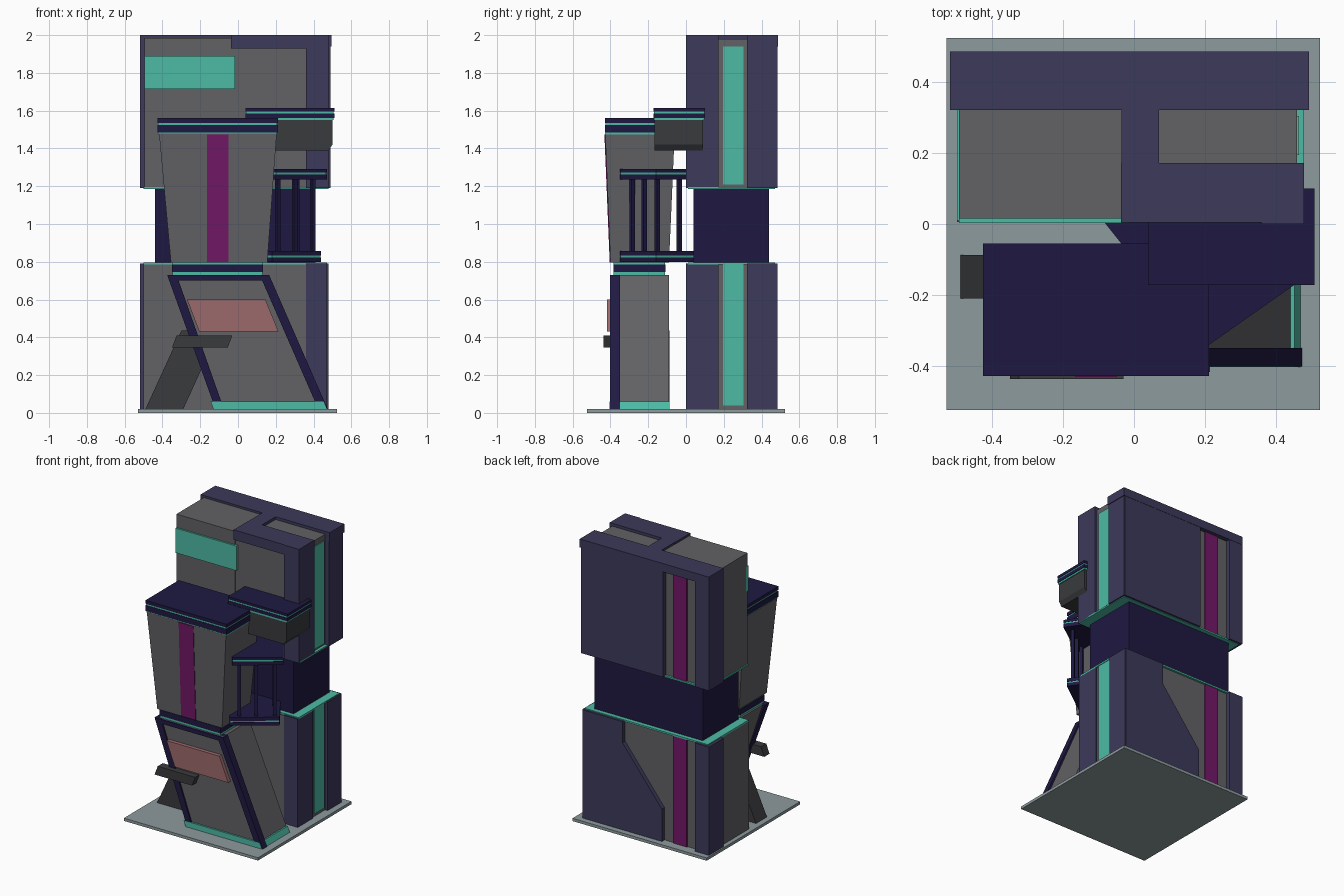
import bpy, bmesh, math
from mathutils import Vector

if "Cube" in bpy.data.objects:
    bpy.data.objects.remove(bpy.data.objects["Cube"])


def material(name, r, g, b):
    m = bpy.data.materials.new(name)
    m.diffuse_color = [(c / 255) ** 2.2 for c in (r, g, b)] + [1]
    m.use_nodes = True
    m.node_tree.nodes["Principled BSDF"].inputs["Base Color"].default_value = m.diffuse_color
    return m


SHELL = material("slate_blue", 62, 60, 90)
NAVY = material("navy", 36, 31, 68)
GREY = material("mid_grey", 98, 98, 101)
DARK = material("dark_grey", 60, 61, 63)
TEAL = material("teal", 78, 185, 163)
MAGENTA = material("magenta", 114, 30, 103)
PINK = material("dusty_pink", 155, 105, 107)
PLATE = material("plate_grey", 140, 153, 156)


def loft(name, lower, upper, mat):
    """Closed solid between two matching rings of points."""
    bm = bmesh.new()
    a = [bm.verts.new(p) for p in lower]
    b = [bm.verts.new(p) for p in upper]
    bm.faces.new(a)
    bm.faces.new(b)
    n = len(a)
    for i in range(n):
        j = (i + 1) % n
        bm.faces.new((a[i], a[j], b[j], b[i]))
    bmesh.ops.recalc_face_normals(bm, faces=bm.faces[:])
    me = bpy.data.meshes.new(name)
    bm.to_mesh(me)
    bm.free()
    me.materials.append(mat)
    ob = bpy.data.objects.new(name, me)
    bpy.context.collection.objects.link(ob)
    return ob


def rect(x0, x1, y0, y1, z):
    return [(x0, y0, z), (x1, y0, z), (x1, y1, z), (x0, y1, z)]


def box(name, x0, x1, y0, y1, z0, z1, mat):
    return loft(name, rect(x0, x1, y0, y1, z0), rect(x0, x1, y0, y1, z1), mat)


def front_profile(name, pts, y0, y1, mat):
    """x,z outline extruded along y."""
    return loft(name, [(x, y0, z) for x, z in pts], [(x, y1, z) for x, z in pts], mat)


def side_profile(name, pts, x0, x1, mat):
    """y,z outline extruded along x."""
    return loft(name, [(x0, y, z) for y, z in pts], [(x1, y, z) for y, z in pts], mat)


def banded_slab(name, ring, bands):
    """Stack of layers; teal layers sit slightly inside the navy ones."""
    mid = sum((Vector(p) for p in ring), Vector((0, 0))) / len(ring)
    for i, (z0, z1, mat) in enumerate(bands):
        s = 0.985 if mat is TEAL else 1.0
        pts = [mid + (Vector(p) - mid) * s for p in ring]
        loft(f"{name}_layer_{i}", [(p.x, p.y, z0) for p in pts],
             [(p.x, p.y, z1) for p in pts], mat)


def ring2(x0, x1, y0, y1):
    return [(x0, y0), (x1, y0), (x1, y1), (x0, y1)]


# Base plate
box("base_plate", -0.53, 0.525, -0.525, 0.525, 0, 0.02, PLATE)

# Rear tower: cores, recessed waist and teal ledges
box("lower_core", -0.50, 0.46, 0.005, 0.455, 0.02, 0.785, GREY)
box("waist", -0.44, 0.41, 0.04, 0.44, 0.78, 1.20, NAVY)
box("upper_core", -0.495, 0.46, 0.02, 0.455, 1.195, 1.98, GREY)
box("upper_left_block", -0.495, -0.035, 0.015, 0.33, 1.195, 1.985, GREY)
box("lower_ledge", -0.50, 0.47, 0.01, 0.47, 0.785, 0.797, TEAL)
box("upper_ledge", -0.50, 0.48, 0.01, 0.47, 1.186, 1.197, TEAL)

# Rear tower: shell panels, lower and upper
for lvl, z0, z1, xr in (("lower", 0.02, 0.79, 0.48), ("upper", 1.19, 2.0, 0.49)):
    box(lvl + "_front_right_shell", 0.36, xr - 0.01, 0.0, 0.172, z0, z1, SHELL)
    box(lvl + "_back_right_shell", 0.36, xr, 0.322, 0.48, z0, z1, SHELL)
    box(lvl + "_back_left_shell", -0.52, -0.41, 0.322, 0.485, z0, z1, SHELL)
    box(lvl + "_side_light", 0.455, 0.466, 0.195, 0.305, z0 + 0.02,
        z1 - (0.06 if lvl == "upper" else 0), TEAL)
    box(lvl + "_back_stripe", -0.33, -0.22, 0.45, 0.463, z0,
        z1 - (0.06 if lvl == "upper" else 0), MAGENTA)
front_profile("lower_back_panel", [(0.475, 0.02), (-0.15, 0.02), (-0.15, 0.25),
              (0.16, 0.64), (0.16, 0.79), (0.475, 0.79)], 0.44, 0.485, SHELL)
box("upper_back_panel", -0.16, 0.485, 0.44, 0.485, 1.19, 1.995, SHELL)
box("roof_back_bar", -0.52, 0.495, 0.322, 0.487, 1.94, 2.0, SHELL)
box("roof_front_bar", -0.037, 0.475, 0.004, 0.172, 1.93, 2.0, SHELL)
box("roof_stem", -0.035, 0.07, 0.16, 0.33, 1.94, 2.0, SHELL)
box("upper_screen", -0.495, -0.015, 0.003, 0.03, 1.715, 1.89, TEAL)

# Leaning front building with frame
front_profile("leaning_body", [(-0.12, 0.02), (0.46, 0.02), (0.155, 0.73), (-0.36, 0.73)],
              -0.392, -0.09, GREY)
frame = [("left", [(-0.13, 0.05), (-0.085, 0.05), (-0.325, 0.73), (-0.375, 0.73)]),
         ("right", [(0.425, 0.02), (0.475, 0.02), (0.165, 0.73), (0.115, 0.73)]),
         ("top", [(-0.362, 0.70), (0.175, 0.70), (0.163, 0.73), (-0.373, 0.73)])]
for side, pts in frame:
    front_profile("frame_" + side, pts, -0.402, -0.35, NAVY)
front_profile("foot_light", [(-0.13, 0.02), (0.47, 0.02), (0.453, 0.06), (-0.145, 0.06)],
              -0.404, -0.088, TEAL)
front_profile("sign_panel", [(-0.27, 0.60), (0.145, 0.60), (0.215, 0.43), (-0.205, 0.43)],
              -0.418, -0.38, PINK)
front_profile("awning", [(-0.35, 0.345), (-0.055, 0.345), (-0.03, 0.41), (-0.325, 0.41)],
              -0.438, -0.38, DARK)
front_profile("slanted_buttress", [(-0.49, 0.02), (-0.29, 0.02), (-0.10, 0.435), (-0.30, 0.435)],
              -0.21, -0.088, DARK)
banded_slab("neck", ring2(-0.35, 0.133, -0.385, -0.108),
            [(0.73, 0.745, TEAL), (0.745, 0.785, NAVY), (0.785, 0.80, TEAL)])

# Flared middle building and its roof
loft("flared_body", rect(-0.355, 0.155, -0.40, -0.09, 0.795),
     rect(-0.418, 0.205, -0.428, -0.06, 1.48), GREY)
side_profile("front_stripe", [(-0.404, 0.797), (-0.38, 0.797), (-0.40, 1.475), (-0.432, 1.475)],
             -0.165, -0.05, MAGENTA)
roof = [(1.475, 1.485, TEAL), (1.485, 1.525, NAVY), (1.525, 1.536, TEAL), (1.536, 1.56, NAVY)]
banded_slab("flared_roof", ring2(-0.427, 0.212, -0.43, -0.055), roof)

# Hanging pod with roof
front_profile("pod", [(0.10, 1.39), (0.48, 1.39), (0.50, 1.42), (0.50, 1.555), (0.10, 1.555)],
              -0.168, 0.09, DARK)
banded_slab("pod_roof", ring2(0.04, 0.51, -0.172, 0.10),
            [(1.55, 1.562, TEAL), (1.562, 1.585, NAVY), (1.585, 1.595, TEAL), (1.595, 1.613, NAVY)])

# Rotated balcony: floor, canopy and posts
canopy = [(0.20, -0.35), (0.47, -0.16), (0.325, 0.05), (-0.12, 0.05)]
deck = [(0.18, -0.35), (0.44, -0.16), (0.30, 0.05), (-0.11, 0.05)]
banded_slab("balcony_canopy", canopy, [(1.235, 1.262, NAVY), (1.262, 1.272, TEAL), (1.272, 1.29, NAVY)])
banded_slab("balcony_floor", deck, [(0.80, 0.823, NAVY), (0.823, 0.833, TEAL), (0.833, 0.858, NAVY)])
a = math.atan2(0.19, 0.27)
for i, (px, py) in enumerate([(0.21, -0.285), (0.30, -0.222), (0.395, -0.152), (0.31, -0.035)]):
    bpy.ops.mesh.primitive_cube_add(size=1, location=(px, py, 1.045), rotation=(0, 0, a))
    post = bpy.context.object
    post.name = f"balcony_post_{i}"
    post.scale = (0.021, 0.021, 0.39)
    post.data.materials.append(NAVY)
